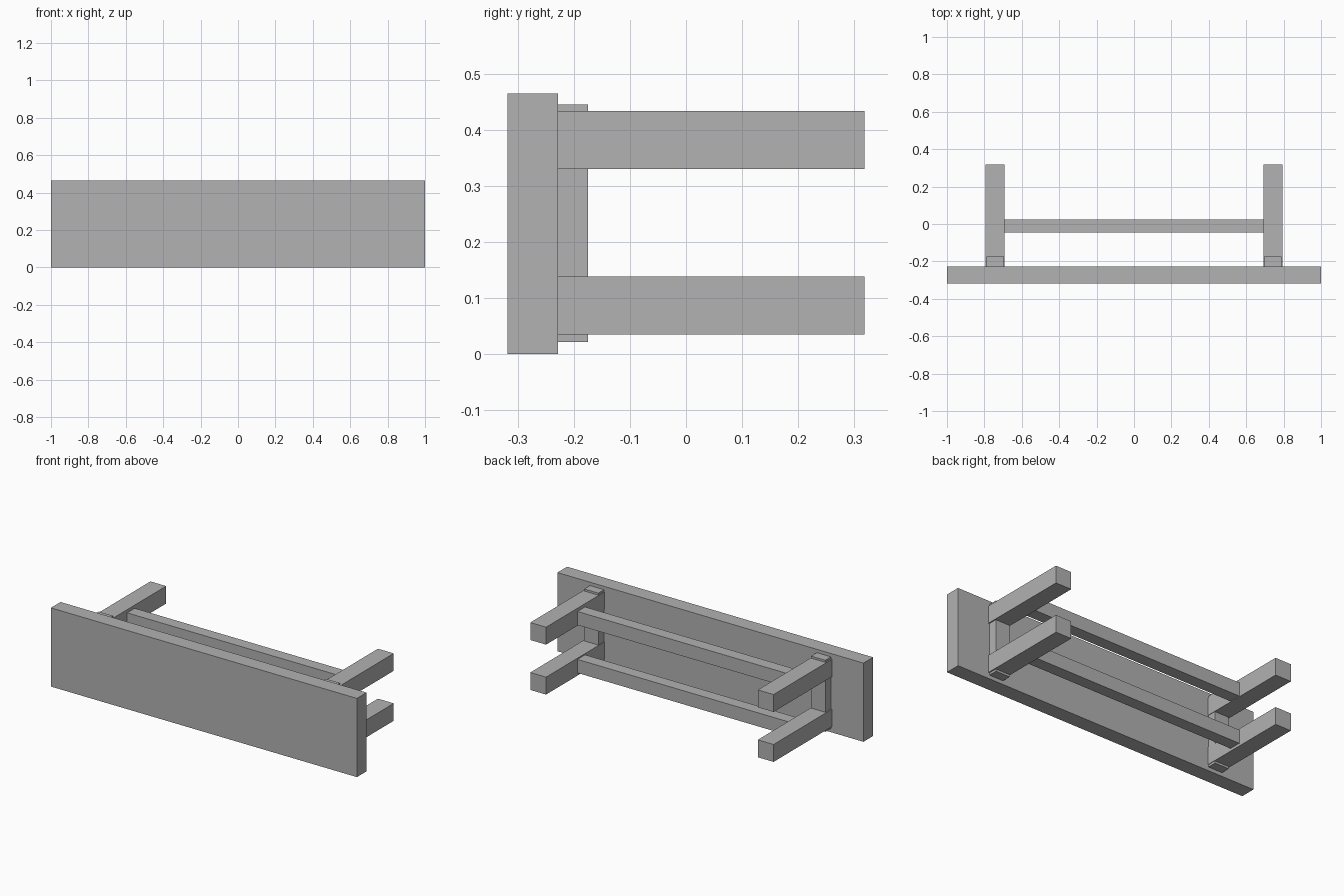
import bpy

# Remove the default cube
cube = bpy.data.objects.get("Cube")
if cube:
    bpy.data.objects.remove(cube, do_unlink=True)

# Single plain grey material
GREY = (0.445, 0.445, 0.445, 1.0)
grey = bpy.data.materials.new("plain_grey")
grey.use_nodes = True
grey.diffuse_color = GREY
grey.node_tree.nodes["Principled BSDF"].inputs["Base Color"].default_value = GREY


def box(name, x, y, z):
    """Add a box spanning the given (low, high) range on each axis."""
    spans = (x, y, z)
    bpy.ops.mesh.primitive_cube_add(size=1, location=[sum(s) / 2 for s in spans])
    obj = bpy.context.object
    obj.name = name
    obj.scale = [s[1] - s[0] for s in spans]
    bpy.ops.object.transform_apply(location=False, rotation=False, scale=True)
    obj.data.materials.append(grey)
    return obj


def mirrored(low, high, side):
    """Range on the +x side, or its mirror image."""
    return (low, high) if side > 0 else (-high, -low)


SEAT_BACK = -0.228
LEVELS = {"lower": ((0.035, 0.138), (0.051, 0.131)),
          "upper": ((0.33, 0.433), (0.334, 0.414))}

# Seat board of the bench, which lies on its long edge
box("seat_board", (-1, 1), (-0.318, SEAT_BACK), (0, 0.465))

# Battens under the seat and the legs fixed over them
for side, word in ((1, "left"), (-1, "right")):
    box(f"{word}_batten", mirrored(0.695, 0.788, side), (SEAT_BACK, -0.175), (0.022, 0.445))
    for level, (leg_z, rail_z) in LEVELS.items():
        box(f"{word}_{level}_leg", mirrored(0.692, 0.795, side), (SEAT_BACK, 0.318), leg_z)

# Long rails joining the leg pairs
for level, (leg_z, rail_z) in LEVELS.items():
    box(f"{level}_rail", (-0.692, 0.692), (-0.046, 0.025), rail_z)
